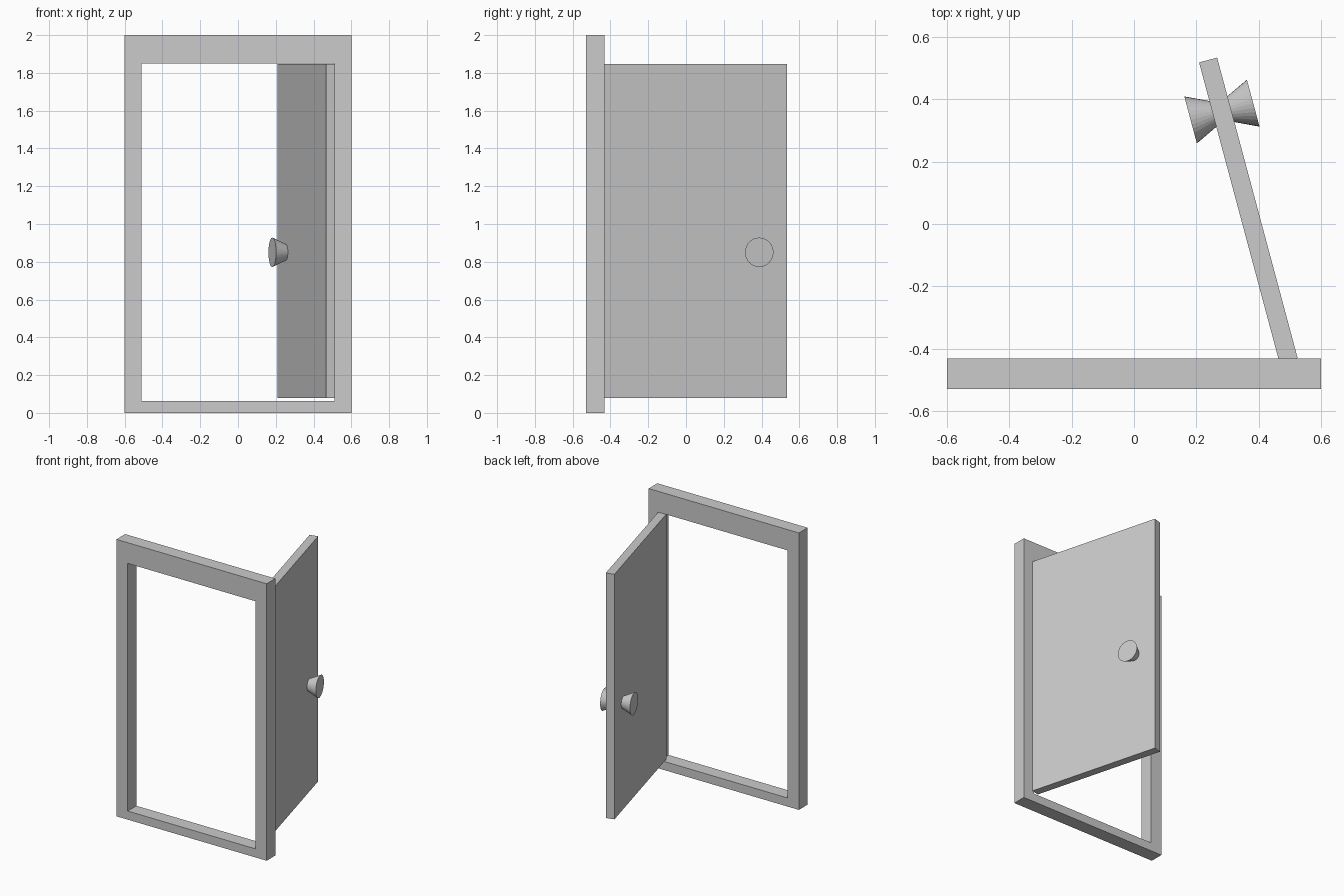
import bpy, bmesh
from math import radians, pi
from mathutils import Matrix, Vector

if "Cube" in bpy.data.objects:
    bpy.data.objects.remove(bpy.data.objects["Cube"])


def add_object(name, bm):
    bmesh.ops.recalc_face_normals(bm, faces=bm.faces)
    mesh = bpy.data.meshes.new(name)
    bm.to_mesh(mesh)
    bm.free()
    ob = bpy.data.objects.new(name, mesh)
    bpy.context.collection.objects.link(ob)
    return ob


# Door frame: rectangular ring extruded through the wall depth
Y_FRONT, DEPTH = -0.53, 0.099
outer = [(-0.6, 0), (0.6, 0), (0.6, 2), (-0.6, 2)]
inner = [(-0.51, 0.062), (0.51, 0.062), (0.51, 1.85), (-0.51, 1.85)]
bm = bmesh.new()
o, i = ([bm.verts.new((x, Y_FRONT, z)) for x, z in ring] for ring in (outer, inner))
ring_faces = [bm.faces.new((o[k], o[(k + 1) % 4], i[(k + 1) % 4], i[k])) for k in range(4)]
ext = bmesh.ops.extrude_face_region(bm, geom=ring_faces, use_keep_orig=True)
moved = [v for v in ext["geom"] if isinstance(v, bmesh.types.BMVert)]
bmesh.ops.translate(bm, verts=moved, vec=(0, DEPTH, 0))
add_object("door_frame", bm)

# Door space: hinge at origin, leaf along +y, swung open by 15 degrees from square
LENGTH, THICK = 0.998, 0.06
hinge = Matrix.Translation((0.496, -0.438, 0)) @ Matrix.Rotation(radians(15), 4, 'Z')

# Door leaf
Z_LOW, Z_HIGH = 0.078, 1.848
bm = bmesh.new()
bmesh.ops.create_cube(bm, size=1, matrix=Matrix.Translation((0, LENGTH / 2, (Z_LOW + Z_HIGH) / 2))
                      @ Matrix.Diagonal((THICK, LENGTH, Z_HIGH - Z_LOW, 1)))
add_object("door_leaf", bm).matrix_world = hinge

# Flared knobs, one on each face
KNOB_LEN = 0.074
for side, name in ((-1, "inner_knob"), (1, "outer_knob")):
    bm = bmesh.new()
    bmesh.ops.create_cone(bm, cap_ends=True, segments=32, radius1=0.043, radius2=0.078, depth=KNOB_LEN,
                          matrix=Matrix.Rotation(side * pi / 2, 4, 'Y'))
    place = Matrix.Translation((side * (THICK + KNOB_LEN) / 2, LENGTH - 0.171, 0.85))
    add_object(name, bm).matrix_world = hinge @ place
